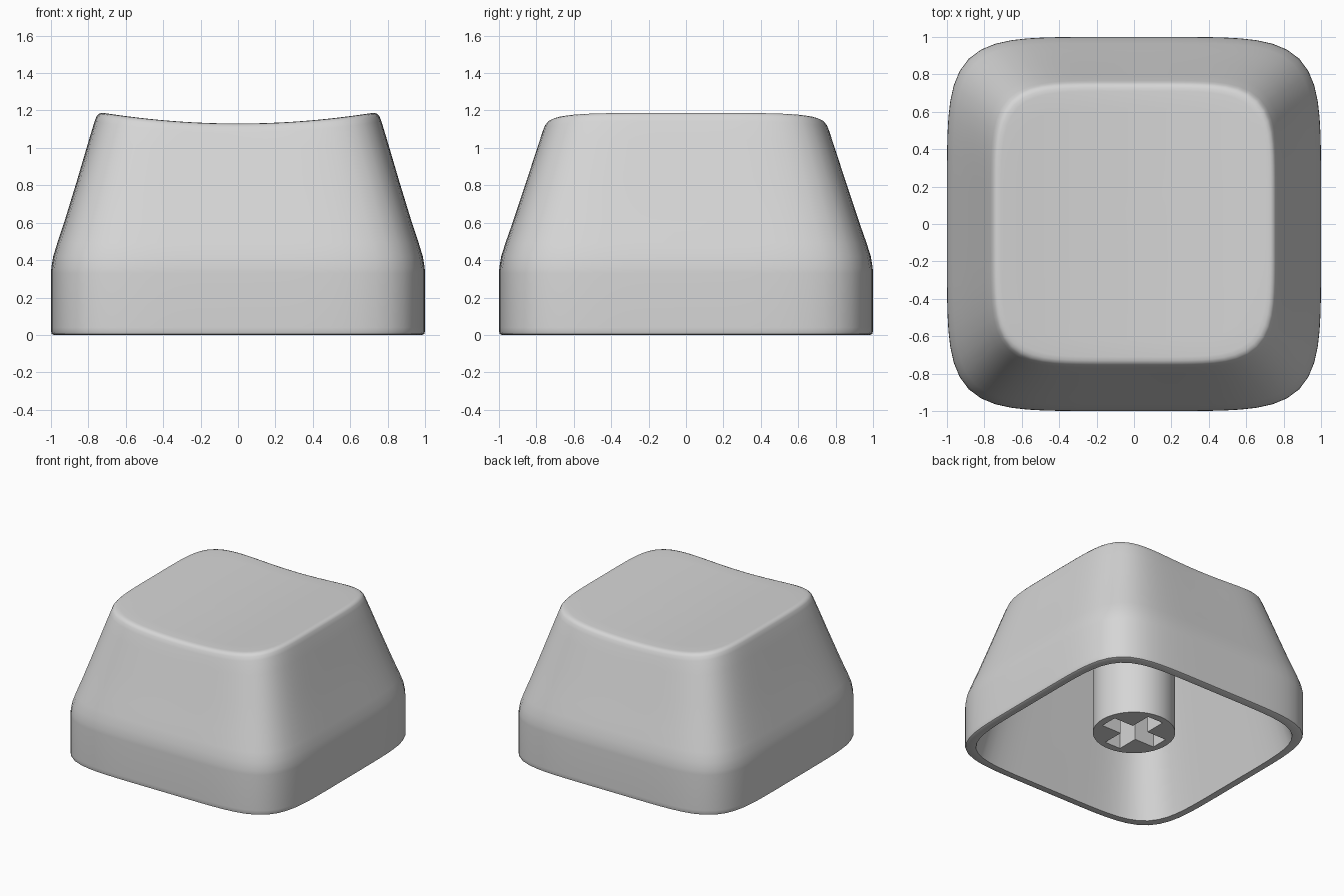
import bpy, bmesh
from math import sin, cos, pi, radians

cube = bpy.data.objects.get("Cube")
if cube:
    bpy.data.objects.remove(cube, do_unlink=True)

grey = bpy.data.materials.new("grey plastic")
grey.use_nodes = True
grey.diffuse_color = (0.67, 0.67, 0.67, 1)
grey.node_tree.nodes["Principled BSDF"].inputs["Base Color"].default_value = (0.67, 0.67, 0.67, 1)

SIDES = 96
ROUNDNESS = 5.6      # exponent of the rounded-square outline
DISH = 0.11          # sideways curvature of the top
CEILING = 1.04       # underside of the top


def finish(bm, name, angle=40):
    bmesh.ops.recalc_face_normals(bm, faces=bm.faces)
    mesh = bpy.data.meshes.new(name)
    bm.to_mesh(mesh)
    bm.free()
    mesh.materials.append(grey)
    mesh.polygons.foreach_set("use_smooth", [True] * len(mesh.polygons))
    mesh.set_sharp_from_angle(angle=radians(angle))
    obj = bpy.data.objects.new(name, mesh)
    bpy.context.collection.objects.link(obj)
    return obj


def ring(bm, half, z, dish):
    """Rounded-square ring; dish bends it into the cylindrical top."""
    verts = []
    n = ROUNDNESS - 0.4 * dish
    for i in range(SIDES):
        c, s = cos(2 * pi * i / SIDES), sin(2 * pi * i / SIDES)
        r = half / (abs(c) ** n + abs(s) ** n) ** (1 / n)
        verts.append(bm.verts.new((r * c, r * s, z + dish * DISH * (r * c) ** 2)))
    return verts


def bridge(bm, a, b):
    for i in range(len(a)):
        j = (i + 1) % len(a)
        bm.faces.new((a[i], a[j], b[j], b[i]))


# Cap shell: from the inner ceiling, down the cavity, around the lip, up to the top
inner = [(0.35, CEILING, 0), (0.7, CEILING, 0), (0.82, 0.5, 0), (0.935, 0, 0)]
outer = [(0.985, 0, 0), (0.996, 0.006, 0), (1, 0.02, 0), (1, 0.04, 0), (1, 0.33, 0),
         (0.998, 0.36, 0), (0.988, 0.42, 0), (0.966, 0.49, 0.02), (0.927, 0.6, 0.1),
         (0.86, 0.8, 0.35), (0.797, 0.99, 0.75), (0.767, 1.08, 0.95), (0.756, 1.107, 1),
         (0.745, 1.121, 1), (0.73, 1.128, 1), (0.71, 1.13, 1)]
top = [(0.71 * k / 8, 1.13, 1) for k in range(7, 0, -1)]

bm = bmesh.new()
rings = [ring(bm, *p) for p in inner + outer + top]
for a, b in zip(rings, rings[1:]):
    bridge(bm, a, b)
bm.faces.new(rings[0])
bm.faces.new(rings[-1])
finish(bm, "keycap_shell")

# Stem: round post with a cross-shaped socket
RADIUS, BOTTOM, DEPTH = 0.303, 0.078, 0.5
ARM, WIDTH = 0.245, 0.07


def loop(bm, points, z):
    return [bm.verts.new((x, y, z)) for x, y in points]


circle = [(RADIUS * cos(2 * pi * i / 64), RADIUS * sin(2 * pi * i / 64)) for i in range(64)]
cross = []
for q in range(4):
    c, s = round(cos(q * pi / 2)), round(sin(q * pi / 2))
    for x, y in ((ARM, -WIDTH), (ARM, WIDTH), (WIDTH, WIDTH)):
        cross.append((x * c - y * s, x * s + y * c))

bm = bmesh.new()
post_low, post_high = loop(bm, circle, BOTTOM), loop(bm, circle, CEILING + 0.02)
socket_low, socket_high = loop(bm, cross, BOTTOM), loop(bm, cross, DEPTH)
bridge(bm, post_low, post_high)
bridge(bm, socket_low, socket_high)
bm.faces.new(socket_high)
rim = [bm.edges.get((l[i - 1], l[i])) for l in (post_low, socket_low) for i in range(len(l))]
bmesh.ops.triangle_fill(bm, edges=rim, use_beauty=True, normal=(0, 0, -1))
finish(bm, "stem", 30)
